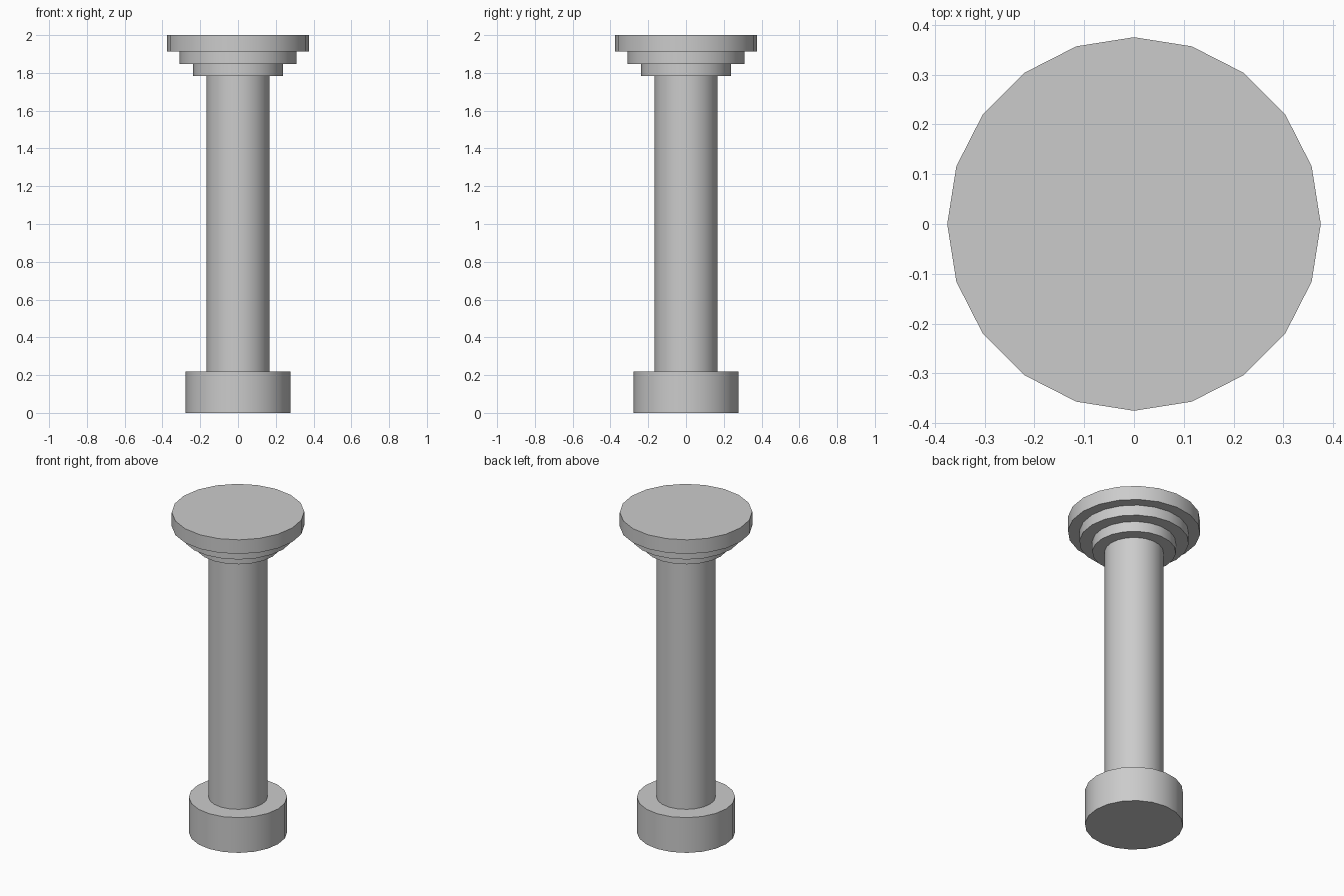
import bpy
import math

if "Cube" in bpy.data.objects:
    bpy.data.objects.remove(bpy.data.objects["Cube"])

SIDES = 20


def disc(name, radius, z0, z1):
    """Upright 20-sided cylinder spanning z0..z1, smooth sides and sharp rims."""
    bpy.ops.mesh.primitive_cylinder_add(
        vertices=SIDES, radius=radius, depth=z1 - z0, location=(0, 0, (z0 + z1) / 2))
    obj = bpy.context.object
    obj.name = name
    bpy.ops.object.shade_smooth_by_angle(angle=math.radians(30))
    return obj


# Base and shaft
disc("base", 0.278, 0.0, 0.22)
disc("shaft", 0.167, 0.22, 1.783)

# Stepped capital, widening upwards
disc("capital_lower_step", 0.237, 1.783, 1.847)
disc("capital_middle_step", 0.31, 1.847, 1.912)
disc("capital_top", 0.375, 1.912, 2.0)
